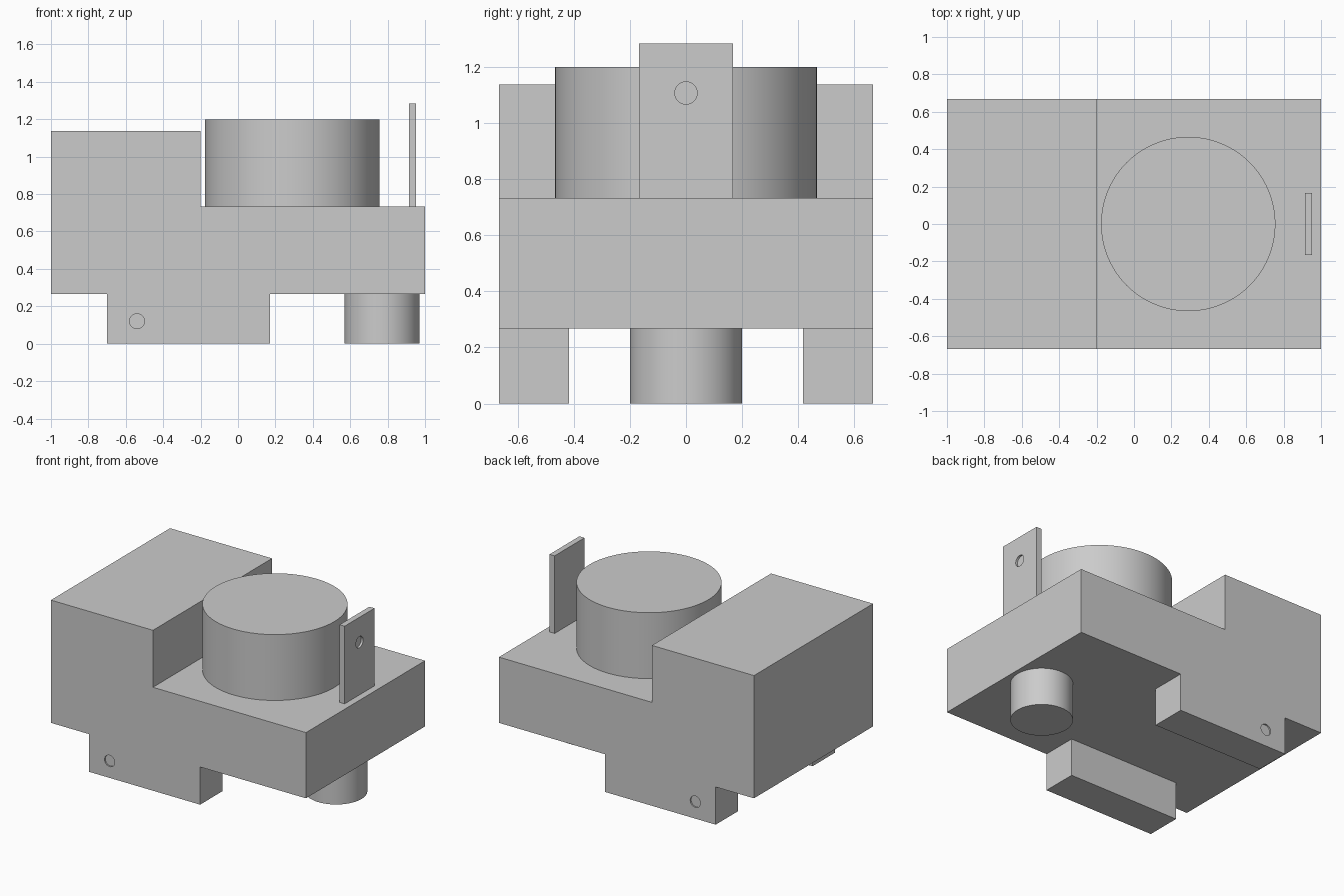
import bpy
import bmesh
import math
from mathutils import Matrix

cube = bpy.data.objects.get("Cube")
if cube:
    bpy.data.objects.remove(cube, do_unlink=True)

# Single plain grey
grey = bpy.data.materials.new("plain grey")
grey.use_nodes = True
COLOUR = (0.6, 0.6, 0.6, 1)
grey.diffuse_color = COLOUR
grey.node_tree.nodes["Principled BSDF"].inputs["Base Color"].default_value = COLOUR


def finish(name, bm):
    """Turn a bmesh into a named, coloured object."""
    bmesh.ops.recalc_face_normals(bm, faces=bm.faces)
    mesh = bpy.data.meshes.new(name)
    bm.to_mesh(mesh)
    bm.free()
    mesh.materials.append(grey)
    obj = bpy.data.objects.new(name, mesh)
    bpy.context.collection.objects.link(obj)
    return obj


def slab(name, profile, y0, y1):
    """Extrude an x-z outline from y0 to y1."""
    bm = bmesh.new()
    face = bm.faces.new([bm.verts.new((x, y0, z)) for x, z in profile])
    grown = bmesh.ops.extrude_face_region(bm, geom=[face])["geom"]
    moved = [v for v in grown if isinstance(v, bmesh.types.BMVert)]
    bmesh.ops.translate(bm, verts=moved, vec=(0, y1 - y0, 0))
    return finish(name, bm)


def box(name, x0, x1, y0, y1, z0, z1):
    return slab(name, [(x0, z0), (x1, z0), (x1, z1), (x0, z1)], y0, y1)


def cylinder(name, centre, radius, depth, axis="Z", sides=64):
    turn = {"Z": Matrix(), "X": Matrix.Rotation(math.pi / 2, 4, "Y"),
            "Y": Matrix.Rotation(math.pi / 2, 4, "X")}[axis]
    bm = bmesh.new()
    bmesh.ops.create_cone(bm, cap_ends=True, segments=sides, radius1=radius,
                          radius2=radius, depth=depth,
                          matrix=Matrix.Translation(centre) @ turn)
    return finish(name, bm)


def activate(obj):
    bpy.ops.object.select_all(action="DESELECT")
    obj.select_set(True)
    bpy.context.view_layer.objects.active = obj


def combine(target, tool, operation):
    """Apply a boolean and discard the tool object."""
    tool.hide_render = True
    mod = target.modifiers.new("join", "BOOLEAN")
    mod.operation, mod.solver, mod.object = operation, "EXACT", tool
    activate(target)
    bpy.ops.object.modifier_apply(modifier=mod.name)
    bpy.data.objects.remove(tool, do_unlink=True)


HALF = 0.667
FLOOR, DECK, TOP = 0.267, 0.733, 1.137

# Stepped body
body = slab("body", [(-1, FLOOR), (1, FLOOR), (1, DECK), (-0.2, DECK),
                     (-0.2, TOP), (-1, TOP)], -HALF, HALF)

# Side runners joined to the body, each with a shallow round recess
for side in (-1, 1):
    ys = sorted((side * 0.417, side * HALF))
    combine(body, box("runner", -0.7, 0.17, *ys, 0, FLOOR), "UNION")
    combine(body, cylinder("recess", (-0.54, side * HALF, 0.12), 0.04, 0.02, "Y", 32),
            "DIFFERENCE")

# Clean flat faces left by the joins
bm = bmesh.new()
bm.from_mesh(body.data)
bmesh.ops.dissolve_limit(bm, angle_limit=math.radians(1), verts=bm.verts, edges=bm.edges)
bm.to_mesh(body.data)
bm.free()

# Upright tab with a round recess on its outer face
tab = box("upright_tab", 0.913, 0.953, -0.167, 0.167, DECK, 1.283)
combine(tab, cylinder("recess", (0.953, 0, 1.107), 0.04, 0.03, "X", 32), "DIFFERENCE")

# Large drum on the deck and round foot below
drum = cylinder("drum", (0.29, 0, (DECK + 1.2) / 2), 0.466, 1.2 - DECK, sides=96)
foot = cylinder("round_foot", (0.77, 0, FLOOR / 2), 0.2, FLOOR)

for obj in (drum, foot):
    activate(obj)
    bpy.ops.object.shade_smooth_by_angle(angle=math.radians(30))
